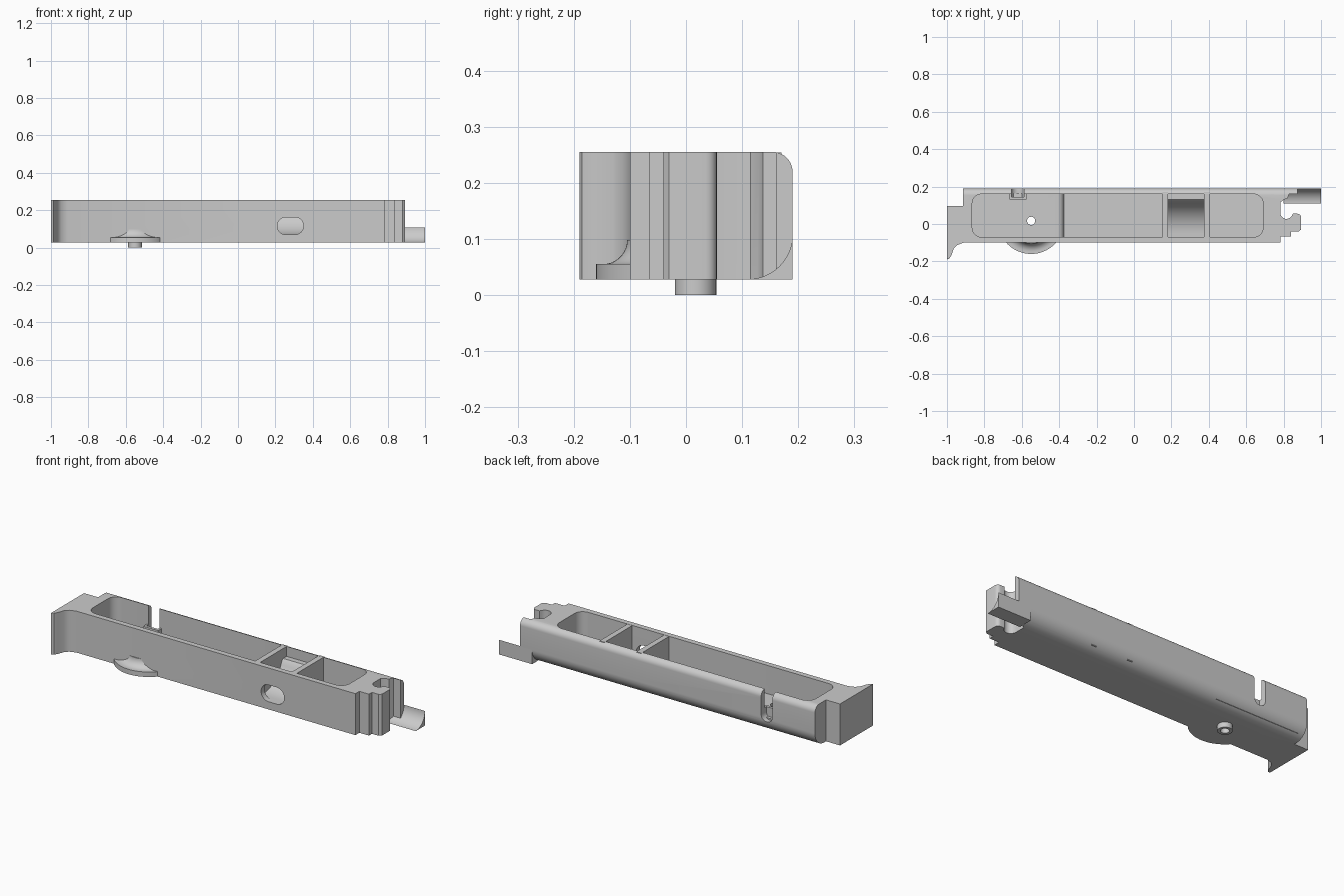
import bpy, bmesh
from math import cos, sin, pi, radians
from mathutils import Vector

cube = bpy.data.objects.get("Cube")
if cube:
    bpy.data.objects.remove(cube, do_unlink=True)

grey = bpy.data.materials.new("plain grey")
grey.use_nodes = True
tone = (0.6, 0.6, 0.6, 1)
grey.diffuse_color = tone
grey.node_tree.nodes["Principled BSDF"].inputs["Base Color"].default_value = tone

BOTTOM, TOP, BACK = 0.028, 0.255, 0.19
PIN = (-0.55, 0.017)


def arc(cx, cy, r, start, end, steps=10):
    """Points along a circular arc, angles in degrees."""
    angles = [radians(start + (end - start) * i / steps) for i in range(steps + 1)]
    return [(cx + r * cos(a), cy + r * sin(a)) for a in angles]


def rounded(x0, x1, y0, y1, r):
    return (arc(x1 - r, y1 - r, r, 0, 90) + arc(x0 + r, y1 - r, r, 90, 180)
            + arc(x0 + r, y0 + r, r, 180, 270) + arc(x1 - r, y0 + r, r, 270, 360))


def extrude(name, points, axis, low, high):
    """Closed outline pushed along one axis from low to high."""
    place = {"x": lambda p, d: (d, p[0], p[1]),
             "y": lambda p, d: (p[0], d, p[1]),
             "z": lambda p, d: (p[0], p[1], d)}[axis]
    bm = bmesh.new()
    face = bm.faces.new([bm.verts.new(place(p, low)) for p in points])
    moved = bmesh.ops.extrude_face_region(bm, geom=[face])["geom"]
    step = Vector(place((0, 0), high - low))
    bmesh.ops.translate(bm, vec=step, verts=[v for v in moved if isinstance(v, bmesh.types.BMVert)])
    bmesh.ops.remove_doubles(bm, verts=bm.verts, dist=1e-5)
    return finish(name, bm)


def box(name, x, y, z):
    return extrude(name, [(x[0], y[0]), (x[1], y[0]), (x[1], y[1]), (x[0], y[1])], "z", *z)


def lathe(name, profile, steps=64):
    """Closed radius/height outline spun around the pin axis."""
    bm = bmesh.new()
    verts = [bm.verts.new((PIN[0] + r, PIN[1], z)) for r, z in profile]
    edges = [bm.edges.new((a, b)) for a, b in zip(verts, verts[1:] + verts[:1])]
    bmesh.ops.spin(bm, geom=verts + edges, cent=(*PIN, 0), axis=(0, 0, 1),
                   angle=2 * pi, steps=steps, use_merge=True)
    bmesh.ops.remove_doubles(bm, verts=bm.verts, dist=1e-5)
    return finish(name, bm)


def finish(name, bm):
    bmesh.ops.recalc_face_normals(bm, faces=bm.faces)
    mesh = bpy.data.meshes.new(name)
    bm.to_mesh(mesh)
    bm.free()
    mesh.materials.append(grey)
    obj = bpy.data.objects.new(name, mesh)
    bpy.context.collection.objects.link(obj)
    return obj


def activate(obj):
    bpy.ops.object.select_all(action="DESELECT")
    obj.select_set(True)
    bpy.context.view_layer.objects.active = obj


def carve(obj, cutter, operation="DIFFERENCE", keep=False):
    mod = obj.modifiers.new("carve", "BOOLEAN")
    mod.operation, mod.object, mod.solver = operation, cutter, "EXACT"
    activate(obj)
    bpy.ops.object.modifier_apply(modifier=mod.name)
    if not keep:
        bpy.data.objects.remove(cutter, do_unlink=True)


# Housing plan: flared hook on one end, stepped latch on the other
plan = [(-1, -0.19), (-0.987, -0.185), (-0.975, -0.165), (-0.963, -0.13), (-0.945, -0.112),
        (-0.91, -0.1), (0.782, -0.1), (0.782, -0.066), (0.84, -0.066), (0.84, -0.04),
        (0.88, -0.04), (0.893, -0.03)]
plan += arc(0.873, 0.035, 0.02, 0, 90, 5) + [(0.85, 0.055)]
plan += arc(0.815, 0.06, 0.033, -30, -180, 8)
plan += [(0.782, 0.115), (0.80, 0.13), (0.82, 0.137), (0.83, 0.16), (0.873, 0.16),
         (0.873, BACK), (-0.915, BACK), (-0.915, 0.095), (-1, 0.095)]
housing = extrude("housing", plan, "z", BOTTOM, TOP)

# Rounded back edges of the housing
section = [(-0.3, BOTTOM)] + arc(BACK - 0.078, BOTTOM + 0.078, 0.078, -90, 0, 16)
section += arc(BACK - 0.036, TOP - 0.036, 0.036, 0, 90) + [(-0.3, TOP)]
carve(housing, extrude("section_cutter", section, "x", -1.2, 1.2), "INTERSECT")

# Long open pocket
pocket = rounded(-0.865, 0.69, -0.07, 0.16, 0.05)
carve(housing, extrude("pocket_cutter", pocket, "z", 0.06, 0.4))

# Oval window in the front wall
window = rounded(0.21, 0.35, 0.07, 0.162, 0.045)
carve(housing, extrude("window_cutter", window, "y", -0.2, -0.04))

# Raised floor around the pin, with a rounded step
step = [(-0.88, 0.045), (-0.375, 0.045)] + arc(-0.41, 0.065, 0.035, 0, 90) + [(-0.88, 0.1)]
raised_floor = extrude("raised_floor", step, "y", -0.085, 0.162)

# Small catch behind the slot
catch = box("slot_catch", (-0.665, -0.575), (0.13, 0.165), (0.09, 0.15))

# Round-bottomed slot in the back wall
slot = arc(-0.622, 0.125, 0.034, 180, 360) + [(-0.588, 0.4), (-0.656, 0.4)]
slot_cutter = extrude("slot_cutter", slot, "y", 0.145, 0.3)
carve(catch, slot_cutter, keep=True)
carve(housing, slot_cutter)

# Pin hole through the floor
pin_hole = lathe("pin_hole_cutter", [(0, -0.1), (0.022, -0.1), (0.022, 0.2), (0, 0.2)], 24)
carve(raised_floor, pin_hole, keep=True)
carve(housing, pin_hole)

# Hollow pin under the floor
pin = lathe("hollow_pin", [(0.022, 0), (0.037, 0), (0.037, 0.04), (0.022, 0.04)], 32)

# Round flange bulging from the front, with a coved top
flange_profile = [(0.06, BOTTOM), (0.177, BOTTOM), (0.177, 0.055), (0.165, 0.055)]
flange_profile += arc(0.165, 0.098, 0.043, -100, -180, 8) + [(0.06, 0.098)]
flange = lathe("front_flange", flange_profile, 96)
carve(flange, box("flange_trim", (-0.9, -0.2), (-0.09, 0.4), (-0.1, 0.4)))

# Cross ribs in the pocket
ribs = [box(f"cross_rib_{i}", x, (-0.08, 0.17), (0.05, TOP - 0.001))
        for i, x in enumerate([(0.152, 0.182), (0.375, 0.405)], 1)]

# Concave chute between the ribs, leading to the window
curve = [(-0.08, 0.05), (0.165, 0.05), (0.165, 0.2), (0.13, 0.2)]
curve += arc(-0.05, 0.25, 0.18, -20, -90, 12) + [(-0.08, 0.07)]
chute = extrude("window_chute", curve, "x", 0.17, 0.385)

# Coved tongue past the latch end
cove = arc(BACK - 0.08, BOTTOM + 0.08, 0.08, -90, 0, 16) + [(BACK, BOTTOM)]
tongue = extrude("end_tongue", cove, "x", 0.80, 1.0)

for part in [housing, raised_floor, catch, pin, flange, chute, tongue] + ribs:
    activate(part)
    bpy.ops.object.shade_smooth_by_angle(angle=radians(30))
